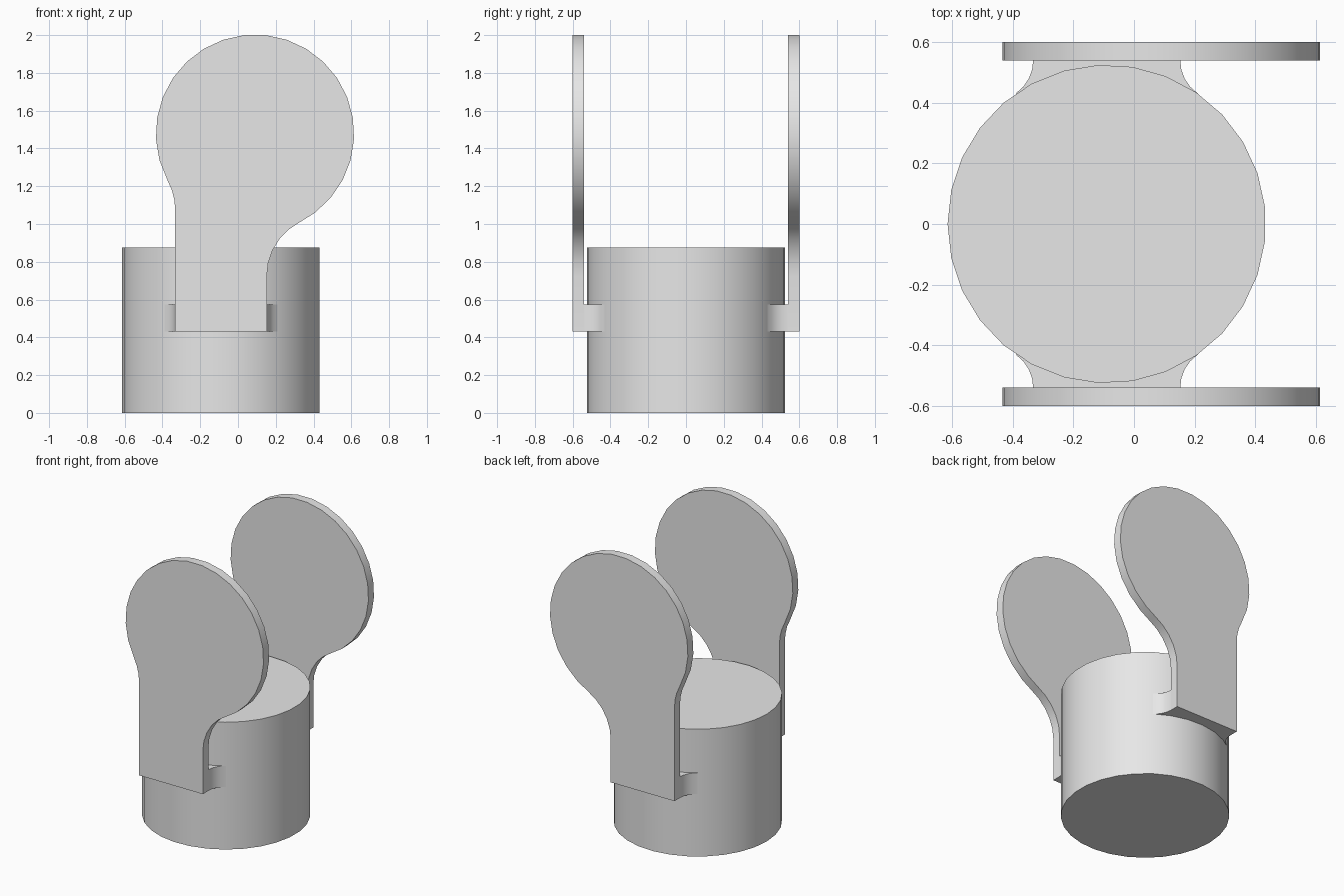
import bpy, bmesh
from math import sin, cos, tau, sqrt, atan2
from mathutils import Vector

cube = bpy.data.objects.get("Cube")
if cube:
    bpy.data.objects.remove(cube, do_unlink=True)

SIDES = 29            # segments of every full circle
STEP = tau / SIDES
R = 0.525             # radius of the cup and the round paddle heads
CUP_X, HEAD_X, HEAD_Z = -0.09, 0.09, 1.478
STEM = 0.2425         # half width of the stems
BASE_Z = 0.43         # underside of stems and lugs

grey = bpy.data.materials.new("light grey")
grey.use_nodes = True
grey.diffuse_color = (0.8, 0.8, 0.8, 1)
grey.node_tree.nodes["Principled BSDF"].inputs["Base Color"].default_value = (0.8, 0.8, 0.8, 1)


def extrude(name, outline, depth):
    """Solid made from a closed 3D outline pushed along a vector."""
    bm = bmesh.new()
    face = bm.faces.new([bm.verts.new(p) for p in outline])
    ext = bmesh.ops.extrude_face_region(bm, geom=[face], use_keep_orig=True)
    moved = [g for g in ext["geom"] if isinstance(g, bmesh.types.BMVert)]
    bmesh.ops.translate(bm, verts=moved, vec=depth)
    bmesh.ops.recalc_face_normals(bm, faces=bm.faces)
    mesh = bpy.data.meshes.new(name)
    bm.to_mesh(mesh)
    bm.free()
    mesh.materials.append(grey)
    obj = bpy.data.objects.new(name, mesh)
    bpy.context.collection.objects.link(obj)
    bpy.ops.object.select_all(action="DESELECT")
    obj.select_set(True)
    bpy.context.view_layer.objects.active = obj
    bpy.ops.object.shade_smooth_by_angle(angle=0.55)
    return obj


def arc(center, radius, a0, a1, n):
    return [Vector((center[0] + radius * cos(a0 + (a1 - a0) * i / n),
                    center[1] + radius * sin(a0 + (a1 - a0) * i / n))) for i in range(n + 1)]


def fillet(circle, line_x, side, radius, below, n):
    """Concave arc from a vertical line to the circle it is tangent to."""
    cx = line_x + side * radius
    dz = sqrt((R + radius) ** 2 - (cx - circle[0]) ** 2)
    cz = circle[1] + (-dz if below else dz)
    a1 = atan2(circle[1] - cz, circle[0] - cx) % tau
    a0 = tau / 2 if side > 0 else (0 if below else tau)
    return arc((cx, cz), radius, a0, a1, n)


# Paddle outline: stem, blends and round head
head = (HEAD_X, HEAD_Z)
left_x, right_x = CUP_X - STEM, CUP_X + STEM
left_blend = fillet(head, left_x, -1, 0.32, True, 3)
right_blend = fillet(head, right_x, 1, 0.32, True, 5)


def head_angle(p):
    return atan2(p.y - HEAD_Z, p.x - HEAD_X)


start = head_angle(right_blend[-1])
end = head_angle(left_blend[-1]) % tau
angles = [tau / 4 + STEP * (k + 0.5) for k in range(-SIDES, SIDES)]
rim = [Vector((HEAD_X + R * cos(a), HEAD_Z + R * sin(a)))
       for a in angles if start + 0.06 < a < end - 0.06]
paddle = ([Vector((left_x, BASE_Z)), Vector((right_x, BASE_Z))] + right_blend
          + rim + left_blend[::-1])

# Lug outline: flares from the stem width into the cup wall
flare = fillet((0, 0), STEM, 1, 0.132, False, 4)
half = [Vector((STEM, 0.541))] + flare + [Vector((flare[-1].x - 0.02, 0.4))]
lug = half + [Vector((-p.x, p.y)) for p in reversed(half)]

# Cup body
extrude("cup_body", [(CUP_X - R * cos(k * STEP), R * sin(k * STEP), 0) for k in range(SIDES)],
        (0, 0, 0.875))

# Paddles and lugs on both sides
for label, s in (("front", -1), ("back", 1)):
    extrude(label + "_paddle", [(p.x, s * 0.54, p.y) for p in paddle], (0, s * 0.06, 0))
    extrude(label + "_lug", [(CUP_X + p.x, s * p.y, BASE_Z) for p in lug], (0, 0, 0.145))
